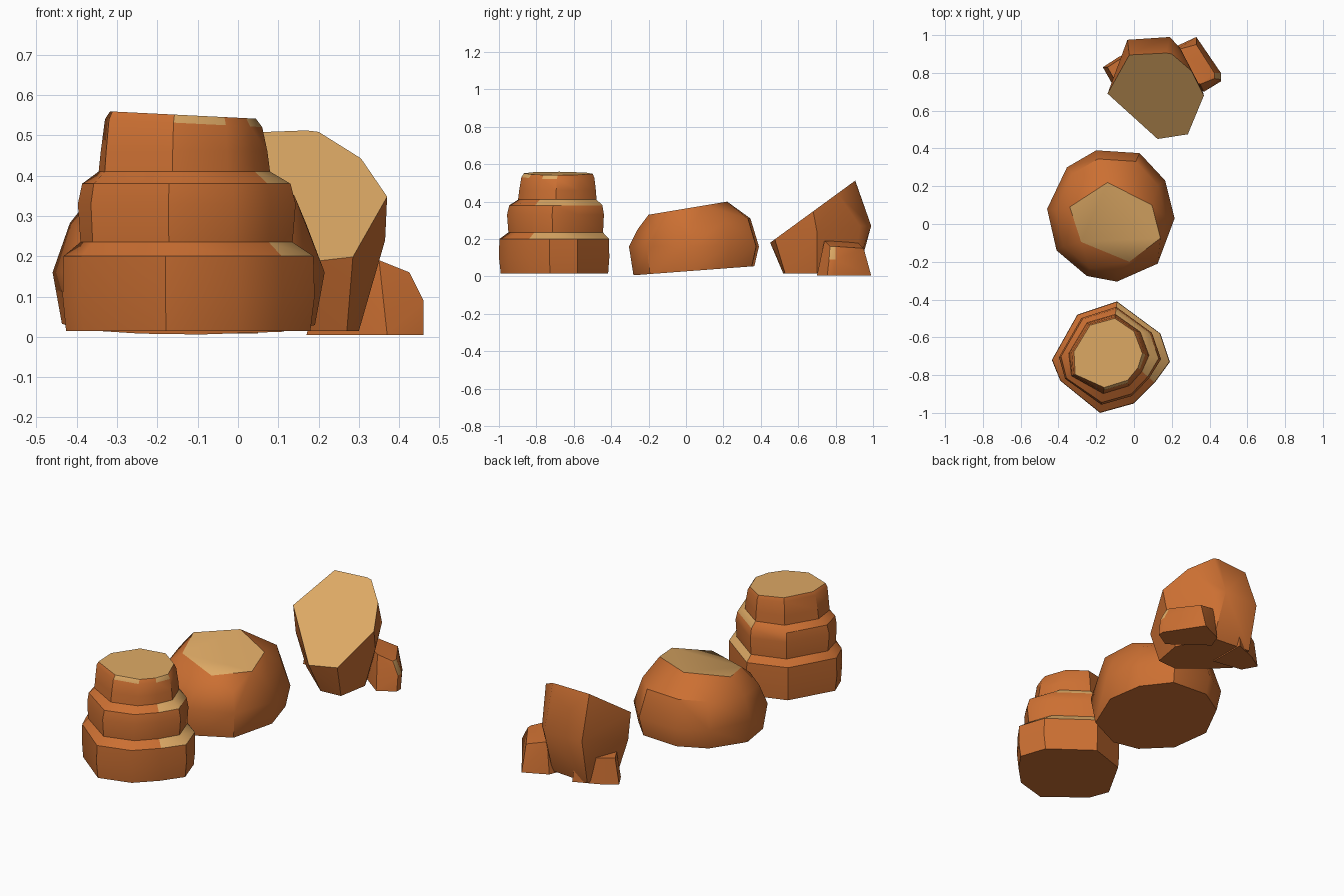
import bpy
import bmesh
import math
from mathutils import Vector

cube = bpy.data.objects.get("Cube")
if cube:
    bpy.data.objects.remove(cube, do_unlink=True)


def make_material(name, colour):
    mat = bpy.data.materials.new(name)
    mat.use_nodes = True
    mat.diffuse_color = colour
    mat.node_tree.nodes["Principled BSDF"].inputs["Base Color"].default_value = colour
    return mat


CLAY = make_material("orange clay", (0.6, 0.16, 0.032, 1))
SAND = make_material("pale sand", (0.73, 0.4, 0.13, 1))


def finish(name, bm, is_sand, angle=35):
    """Colour faces by the rule, then smooth all but the hard edges."""
    bmesh.ops.recalc_face_normals(bm, faces=bm.faces[:])
    bm.normal_update()
    for face in bm.faces:
        face.material_index = int(is_sand(face))
    mesh = bpy.data.meshes.new(name)
    bm.to_mesh(mesh)
    bm.free()
    mesh.materials.append(CLAY)
    mesh.materials.append(SAND)
    obj = bpy.data.objects.new(name, mesh)
    bpy.context.collection.objects.link(obj)
    bpy.ops.object.select_all(action='DESELECT')
    obj.select_set(True)
    bpy.context.view_layer.objects.active = obj
    bpy.ops.object.shade_smooth_by_angle(angle=math.radians(angle))
    return obj


def hull_rock(name, points, is_sand):
    """Faceted boulder wrapped around its corner points."""
    bm = bmesh.new()
    for p in points:
        bm.verts.new(p)
    out = bmesh.ops.convex_hull(bm, input=bm.verts[:])
    loose = {v for v in out["geom_interior"] + out["geom_unused"]
             if isinstance(v, bmesh.types.BMVert)}
    bmesh.ops.delete(bm, geom=list(loose), context='VERTS')
    bmesh.ops.dissolve_limit(bm, angle_limit=math.radians(3),
                             verts=bm.verts[:], edges=bm.edges[:])
    return finish(name, bm, is_sand)


def facing(direction, limit):
    """Rule: the face points close to the given direction."""
    aim = Vector(direction).normalized()
    return lambda face: face.normal.dot(aim) > limit


def on_plane(outline, height):
    return [Vector((x, y, height(y))) for x, y in outline]


def shrink(outline, centre, factor):
    c = Vector(centre)
    return [c + (Vector(p) - c) * factor for p in outline]


# Tiered rock: stacked rings blended from a wide outline to a narrow one
wide = [(-.09, -.41), (.14, -.58), (.19, -.73), (.11, -.84), (0, -.95),
        (-.18, -1), (-.39, -.83), (-.435, -.72), (-.3, -.48)]
narrow = [(-.1, -.49), (.015, -.57), (.06, -.69), (.03, -.77), (-.03, -.84),
          (-.16, -.88), (-.32, -.8), (-.33, -.68), (-.24, -.53)]
tiers = [(.015, .08), (.1, 0), (.2, .02), (.235, .42), (.33, .36),
         (.38, .46), (.41, .85), (.46, .9), (.53, 1), (.55, 1.12)]
middle = Vector((-.13, -.7, 0))
bm = bmesh.new()
rings = []
for z, blend in tiers:
    ring = []
    for a, b in zip(wide, narrow):
        p = Vector(a).lerp(Vector(b), blend)
        tilt = -.05 * (p.x - middle.x) if z > .5 else 0
        ring.append(bm.verts.new((p.x, p.y, z + tilt)))
    rings.append(ring)
for low, high in zip(rings, rings[1:]):
    for i in range(len(low)):
        j = (i + 1) % len(low)
        bm.faces.new((low[i], low[j], high[j], high[i]))
bm.faces.new(rings[0][::-1])
bm.faces.new(rings[-1])


def sandy_ledge(face):
    if face.normal.z < .55:
        return False
    c = face.calc_center_median()
    side = (c - middle).to_2d().normalized()
    return c.z > .5 or side.dot(Vector((.94, .34))) > .74


finish("tiered_rock", bm, sandy_ledge)

# Flat-topped boulder: base, belly, shoulder and a slightly tilted cap
belly = [(-.2, .39), (.03, .375), (.165, .23), (.215, .03), (.125, -.21),
         (-.09, -.305), (-.25, -.275), (-.41, -.14), (-.46, .08), (-.355, .3)]
cap = [(-.14, .22), (.095, .1), (.14, -.075), (-.025, -.2), (-.28, -.095), (-.34, .09)]
heart = (-.13, .04)
points = on_plane(shrink(belly, heart, .93), lambda y: .027 + .075 * y)
points += on_plane(belly, lambda y: .16)
points += on_plane(shrink(belly, heart, .87), lambda y: .275 + .1 * y)
points += on_plane(cap, lambda y: .363 + .167 * y)
hull_rock("flat_rock", points, facing((0, -.167, 1), .985))

# Slanted boulder: a steep cap leaning toward the front
slab = [(-.025, .895), (.17, .905), (.2, .9), (.305, .81), (.37, .68),
        (.285, .475), (.125, .45), (-.14, .69)]
foot = [(.15, .52), (.27, .53), (.3, .7), (.2, .9), (-.03, .92), (-.08, .72)]
back = [(-.035, .975), (.19, .99), (.245, .93)]
points = on_plane(slab, lambda y: .18 + .73 * (y - .45))
points += on_plane(foot, lambda y: .015)
points += on_plane(back, lambda y: .27)
points += [(.365, .7, .24), (-.13, .7, .2)]
hull_rock("slanted_rock", points, facing((0, -.73, 1), .985))

# Small stone beside the slanted boulder, with one sandy chip
base = [(.33, .99), (.46, .79), (.46, .755), (.37, .7), (.17, .85), (.2, .93)]
points = on_plane(base, lambda y: .005)
points += [(.425, .8, .16), (.425, .77, .16), (.46, .8, .09), (.46, .765, .09),
           (.33, .95, .15), (.35, .74, .19), (.22, .82, .19), (.22, .92, .18)]
hull_rock("side_stone", points, facing((.9, 0, .45), .97))

# Low spur on the opposite side
spur = [(-.165, .83), (-.12, .75), (.05, .72), (.05, .94), (-.08, .885)]
points = on_plane(spur, lambda y: .008)
points += on_plane(shrink(spur, (0, .83), .85), lambda y: .15)
hull_rock("spur_stone", points, lambda face: False)
